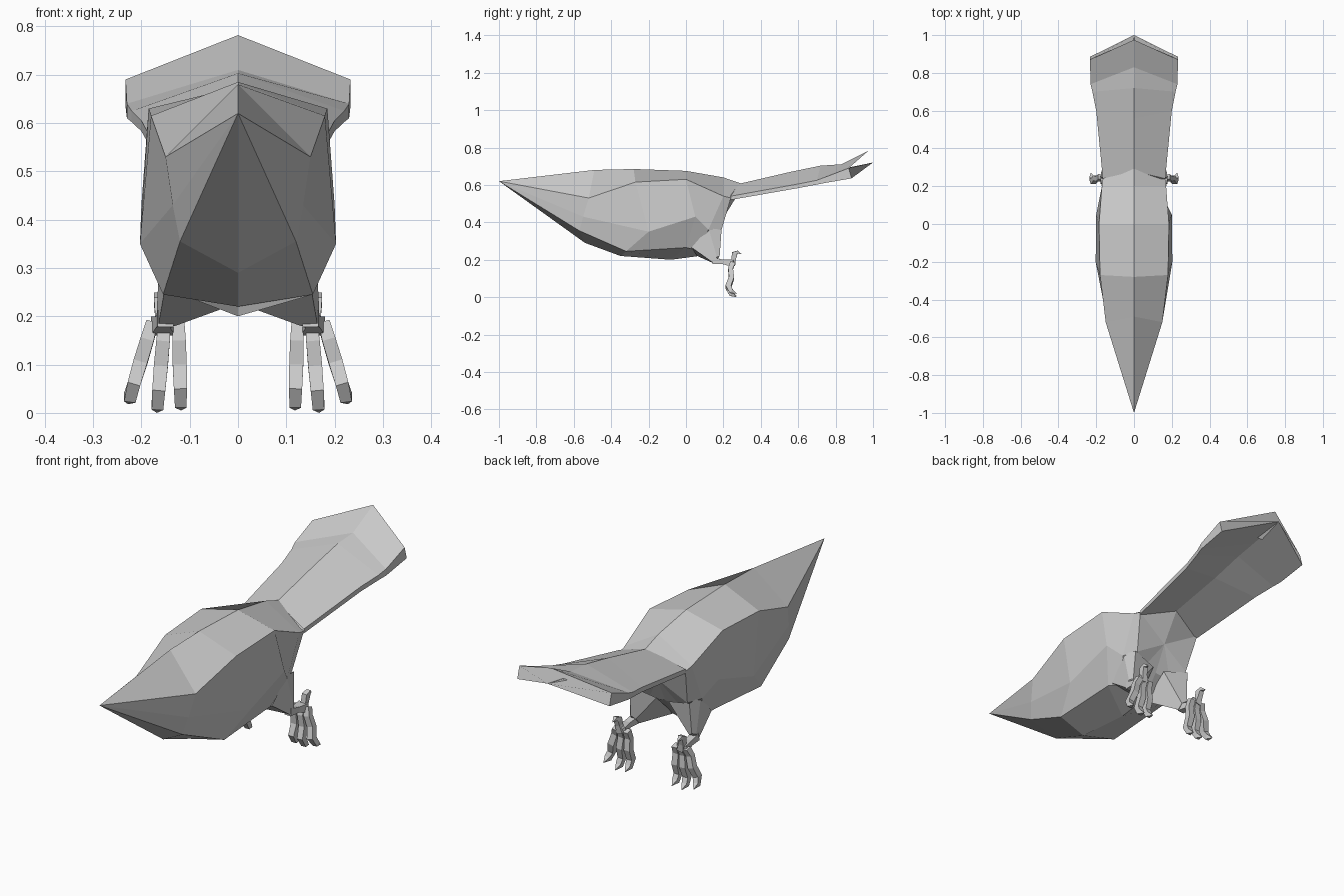
import bpy, bmesh
from mathutils import Vector

if "Cube" in bpy.data.objects:
    bpy.data.objects.remove(bpy.data.objects["Cube"])


def finish(name, bm, mirrored=False):
    bmesh.ops.recalc_face_normals(bm, faces=bm.faces)
    mesh = bpy.data.meshes.new(name)
    bm.to_mesh(mesh)
    bm.free()
    ob = bpy.data.objects.new(name, mesh)
    bpy.context.collection.objects.link(ob)
    if mirrored:
        ob.modifiers.new("Mirror", 'MIRROR').use_mirror_merge = False
    return ob


def loft(bm, rings, start=None, end=None):
    """Skin closed rings; ends come to a point if one is given, else a flat cap."""
    vr = [[bm.verts.new(p) for p in r] for r in rings]
    n = len(vr[0])
    for a, b in zip(vr, vr[1:]):
        for i in range(n):
            j = (i + 1) % n
            bm.faces.new((a[i], a[j], b[j], b[i]))
    for ring, tip in ((vr[0], start), (vr[-1], end)):
        if tip is None:
            bm.faces.new(ring)
        else:
            t = bm.verts.new(tip)
            for i in range(n):
                bm.faces.new((ring[i], ring[(i + 1) % n], t))


def whole(half):
    """Complete a half ring whose first and last points lie on the centre."""
    return half + [(-x, y, z) for x, y, z in half[-2:0:-1]]


def tube(bm, path, widths, depths):
    """Square-section limb along a path, ending in a point."""
    pts = [Vector(p) for p in path]
    rings = []
    for i, p in enumerate(pts[:-1]):
        d = (pts[i + 1] - pts[max(i - 1, 0)]).normalized()
        s = Vector((1, 0, 0))
        s = (s - d * s.dot(d)).normalized()
        u = d.cross(s)
        w, h = widths[i] / 2, depths[i] / 2
        rings.append([p + s * w * a + u * h * b
                      for a, b in ((-1, -1), (1, -1), (1, 1), (-1, 1))])
    loft(bm, rings, end=pts[-1])


# Body with pointed beak: top, shoulder, flank, lower flank, belly
body = [
    [(0, -.49, .68), (.15, -.52, .53), (.135, -.55, .43), (.12, -.57, .355), (0, -.54, .29)],
    [(0, -.28, .685), (.18, -.27, .615), (.203, -.2, .35), (.155, -.32, .245), (0, -.35, .22)],
    [(0, 0, .675), (.185, 0, .63), (.2, .05, .43), (.15, 0, .265), (0, -.08, .2)],
    [(0, .2, .64), (.17, .2, .54), (.165, .12, .36), (.13, .07, .25), (0, .07, .22)],
    [(0, .31, .602), (.165, .24, .53), (.14, .19, .36), (.08, .15, .31), (0, .15, .32)],
]
bm = bmesh.new()
loft(bm, [whole(r) for r in body], start=(0, -1, .62), end=(0, .21, .44))
finish("body", bm)

# Tail slab: top ridge, top edge, bottom edge, underside ridge
tail = [
    [(0, .28, .605), (.165, .24, .54), (.165, .24, .52), (0, .22, .56)],
    [(0, .56, .67), (.2, .6, .605), (.2, .6, .583), (0, .56, .625)],
    [(0, .72, .703), (.22, .7, .625), (.22, .7, .602), (0, .72, .665)],
    [(0, .83, .71), (.23, .74, .64), (.23, .74, .61), (0, .83, .685)],
    [(0, .975, .782), (.233, .87, .69), (.233, .885, .635), (0, 1, .72)],
]
bm = bmesh.new()
loft(bm, [whole(r) for r in tail])
finish("tail", bm)

# Thighs tapering to the ankles
hip = [(.16, .12, .37), (.15, .03, .265), (.02, .06, .22), (.03, .17, .33), (.15, .19, .36)]
ankle = [(.168, .165, .215), (.165, .15, .18), (.13, .15, .18), (.135, .17, .205), (.155, .18, .22)]
bm = bmesh.new()
loft(bm, [hip, ankle])
finish("thighs", bm, True)

# Shanks running back to the feet
bm = bmesh.new()
tube(bm, [(.15, .145, .195), (.155, .2, .188), (.155, .25, .18), (.155, .262, .18)],
     [.034, .03, .05], [.034, .024, .04])
finish("shanks", bm, True)

# Three hanging toes per foot
bm = bmesh.new()
for top, bottom, z in ((.123, .118, .005), (.152, .168, .0), (.178, .228, .018)):
    h = .185 - z
    path = [(top + (bottom - top) * t, y, .185 - h * t)
            for t, y in ((0, .25), (.2, .238), (.48, .243), (.75, .226), (.92, .243), (1, .272))]
    tube(bm, path, [.024, .028, .029, .027, .024], [.028, .026, .028, .03, .024])
finish("toes", bm, True)

# Upturned hind claws
bm = bmesh.new()
tube(bm, [(.152, .25, .17), (.16, .255, .205), (.162, .26, .232), (.164, .275, .241), (.164, .298, .23)],
     [.03, .024, .024, .02], [.026, .024, .03, .016])
finish("hind_claws", bm, True)
